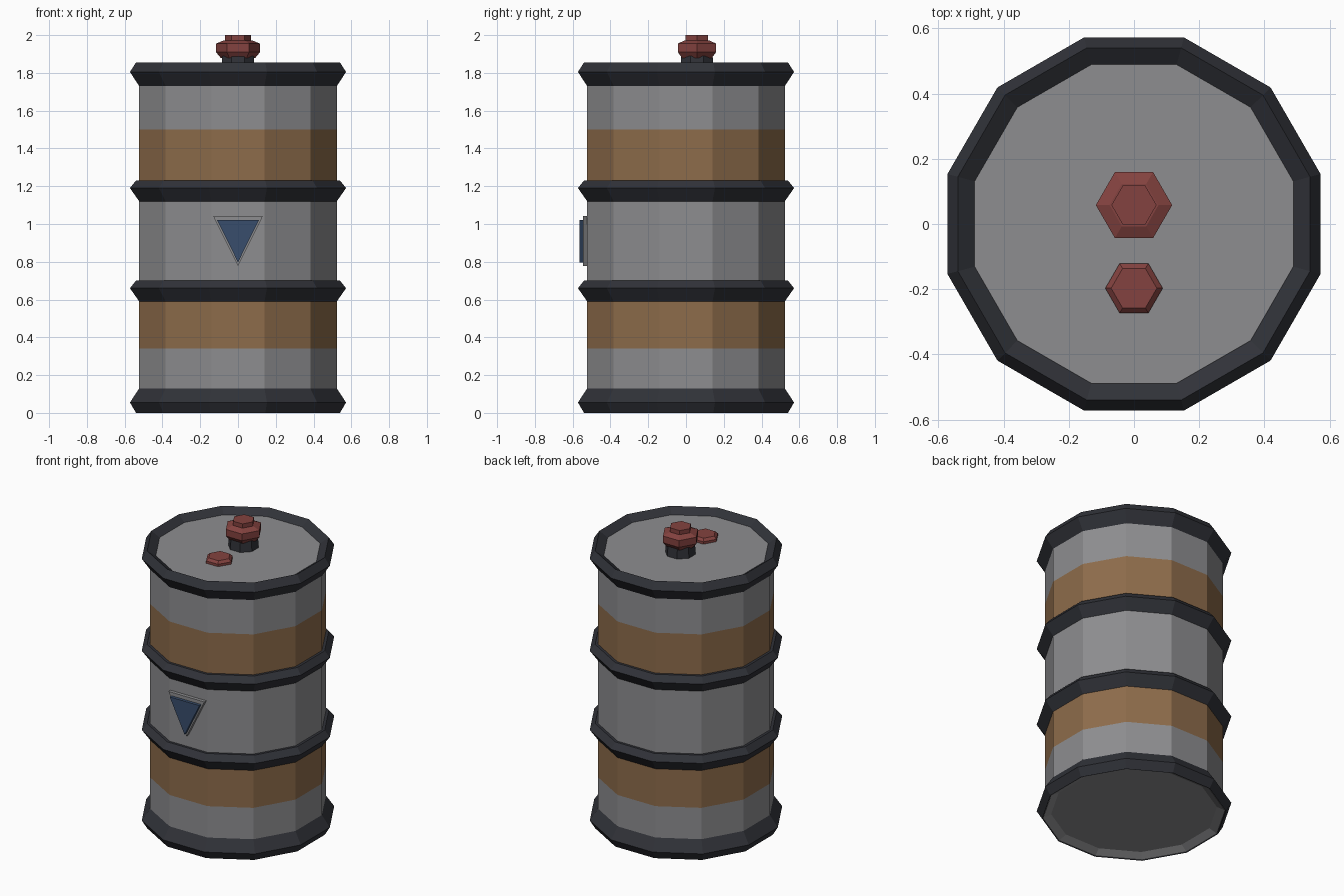
import bpy, bmesh, math

if "Cube" in bpy.data.objects:
    bpy.data.objects.remove(bpy.data.objects["Cube"])


def material(name, rgb):
    m = bpy.data.materials.new(name)
    m.diffuse_color = (*rgb, 1)
    m.use_nodes = True
    m.node_tree.nodes["Principled BSDF"].inputs["Base Color"].default_value = m.diffuse_color
    return m


STEEL = material("steel_grey", (0.27, 0.27, 0.28))
DARK = material("dark_rim", (0.03, 0.032, 0.04))
ORANGE = material("ochre_band", (0.27, 0.15, 0.07))
RED = material("red_cap", (0.23, 0.055, 0.05))
BLUE = material("blue_sign", (0.04, 0.075, 0.15))


def finish(name, bm, mats):
    bmesh.ops.recalc_face_normals(bm, faces=bm.faces)
    me = bpy.data.meshes.new(name)
    bm.to_mesh(me)
    bm.free()
    ob = bpy.data.objects.new(name, me)
    for m in mats:
        me.materials.append(m)
    bpy.context.collection.objects.link(ob)
    return ob


def lathe(name, profile, sides, phase, mats, centre_y=0, closed=False, bands=None):
    """Spin (radius, z) points; open profiles get end caps, bands pick materials."""
    bm = bmesh.new()
    rings = []
    for r, z in profile:
        rings.append([bm.verts.new((r * math.cos(phase + math.tau * i / sides),
                                    centre_y + r * math.sin(phase + math.tau * i / sides), z))
                      for i in range(sides)])
    n = len(rings)
    for k in range(n if closed else n - 1):
        a, b = rings[k], rings[(k + 1) % n]
        for i in range(sides):
            j = (i + 1) % sides
            f = bm.faces.new((a[i], a[j], b[j], b[i]))
            f.material_index = bands[k] if bands else 0
    if not closed:
        bm.faces.new(rings[0])
        bm.faces.new(rings[-1])
    return finish(name, bm, mats)


def drum(name, profile, mats, **kw):
    # twelve sides, flat side to the front, radii given across the flats
    c = math.cos(math.pi / 12)
    return lathe(name, [(r / c, z) for r, z in profile], 12, math.pi / 12, mats, **kw)


def triangle_plate(name, half, top, bottom, y0, y1, mat):
    bm = bmesh.new()
    f = bm.faces.new([bm.verts.new(p) for p in ((-half, y0, top), (half, y0, top), (0, y0, bottom))])
    ext = bmesh.ops.extrude_face_region(bm, geom=[f], use_keep_orig=True)
    for v in ext["geom"]:
        if isinstance(v, bmesh.types.BMVert):
            v.co.y = y1
    return finish(name, bm, [mat])


# Painted drum wall with recessed lid and base
B = 0.523
drum("drum_body",
     [(0.487, 0.03), (0.535, 0.004), (B, 0.10), (B, 0.34), (B, 0.62), (B, 1.20),
      (B, 1.50), (B, 1.80), (0.487, 1.82)],
     [STEEL, ORANGE], bands=[0, 0, 0, 1, 0, 1, 0, 0])

# Rims and hoops
drum("top_rim", [(B, 1.73), (0.572, 1.805), (0.54, 1.855), (0.487, 1.818)], [DARK], closed=True)
drum("bottom_rim", [(B, 0.13), (0.572, 0.055), (0.54, 0), (0.52, 0.04)], [DARK], closed=True)
for name, z in (("lower_hoop", 0.59), ("upper_hoop", 1.12)):
    drum(name, [(B - 0.01, z), (B, z), (0.572, z + 0.07), (0.54, z + 0.11), (B - 0.01, z + 0.11)],
         [DARK], closed=True)

# Warning sign on the front
triangle_plate("sign_plate", 0.132, 1.043, 0.778, -0.515, -0.545, STEEL)
triangle_plate("sign_face", 0.11, 1.02, 0.797, -0.54, -0.565, BLUE)

# Bung with neck and hexagonal cap
lathe("bung_neck", [(0.095, 1.815), (0.09, 1.89)], 8, math.pi / 8, [DARK], 0.058)
lathe("bung_cap", [(0.09, 1.878), (0.117, 1.91), (0.117, 1.955), (0.075, 1.972),
                   (0.069, 1.972), (0.069, 2.0)], 6, 0, [RED], 0.058)

# Small vent cap
lathe("vent_cap", [(0.088, 1.815), (0.088, 1.836), (0.07, 1.852)], 6, 0, [RED], -0.197)
